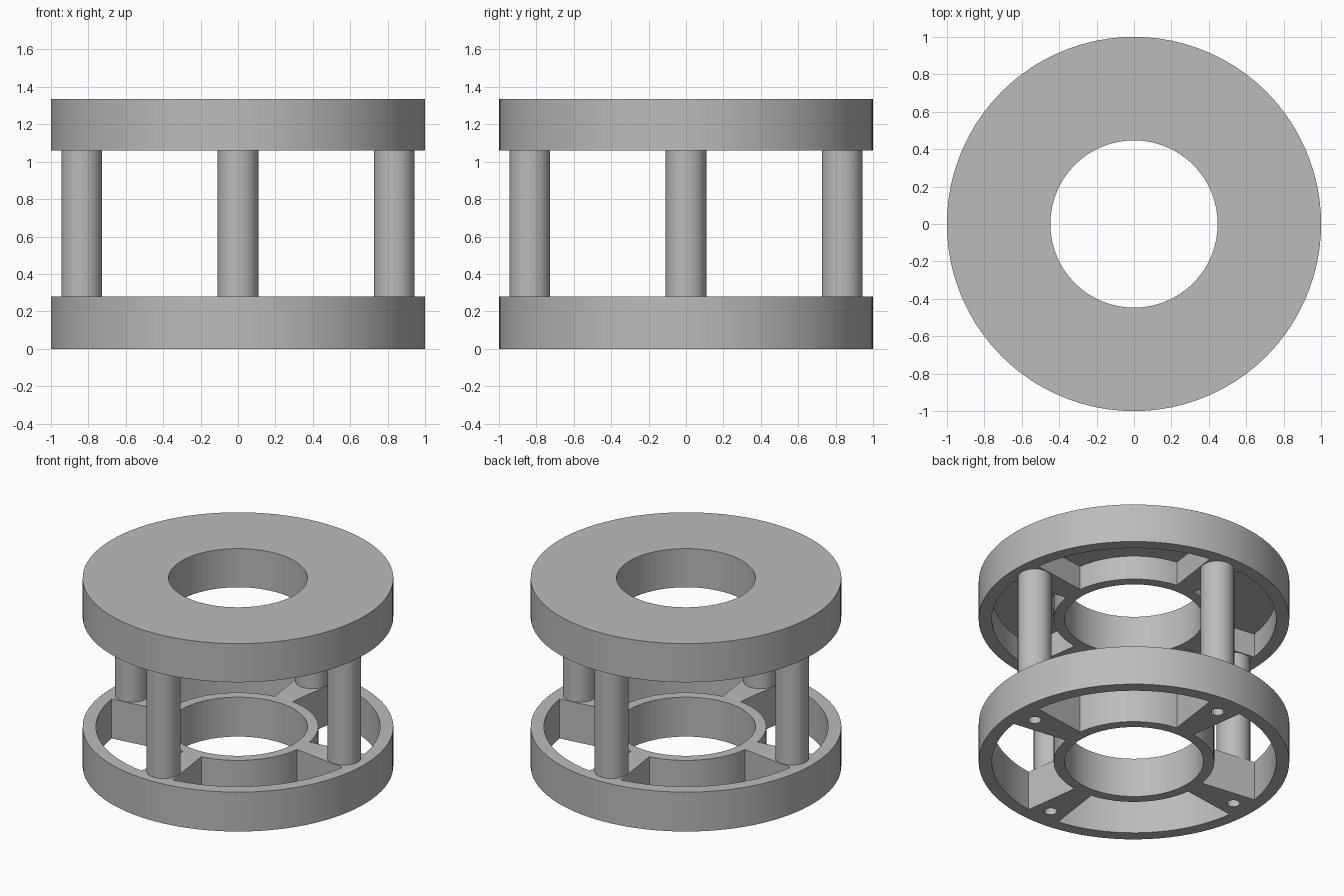
import bpy
import bmesh
from math import cos, sin, radians

default = bpy.data.objects.get("Cube")
if default:
    bpy.data.objects.remove(default, do_unlink=True)

RADII = [0.447, 0.517, 0.915, 1.0]   # bore, hub wall, rim inside, rim outside
SPOKE = 7.8                          # half angle of a spoke in degrees
SPOKE_STEPS, GAP_STEPS = 4, 18
POST_R, POST_AT = 0.109, 0.835
LOW, HIGH, TOP = 0.28, 1.06, 1.335
POCKET_TOP = 1.23

grey = bpy.data.materials.new("light grey")
grey.use_nodes = True
colour = (0.5, 0.5, 0.5, 1)
grey.diffuse_color = colour
grey.node_tree.nodes["Principled BSDF"].inputs["Base Color"].default_value = colour


def finish(obj):
    obj.data.materials.clear()
    obj.data.materials.append(grey)
    bpy.ops.object.select_all(action='DESELECT')
    obj.select_set(True)
    bpy.context.view_layer.objects.active = obj
    bpy.ops.object.shade_smooth_by_angle(angle=radians(30))


def cylinder(name, radius, z0, z1, angle, sides):
    bpy.ops.mesh.primitive_cylinder_add(
        vertices=sides, radius=radius, depth=z1 - z0,
        location=(POST_AT * cos(angle), POST_AT * sin(angle), (z0 + z1) / 2))
    obj = bpy.context.object
    obj.name = name
    return obj


# Angular divisions: each quarter has a spoke followed by a gap
angles, in_spoke = [], []
for quarter in range(4):
    start = 90 * quarter - SPOKE
    for i in range(SPOKE_STEPS):
        angles.append(radians(start + 2 * SPOKE * i / SPOKE_STEPS))
        in_spoke.append(True)
    for i in range(GAP_STEPS):
        angles.append(radians(start + 2 * SPOKE + (90 - 2 * SPOKE) * i / GAP_STEPS))
        in_spoke.append(False)
COUNT = len(angles)


def spoked_ring(name, levels, plate_layer=None):
    """Hub, rim and spokes as one closed skin; plate_layer has no gaps."""
    bm = bmesh.new()
    verts = {}

    def vert(r, a, z):
        key = (r, a % COUNT, z)
        if key not in verts:
            t = angles[key[1]]
            verts[key] = bm.verts.new((RADII[r] * cos(t), RADII[r] * sin(t), levels[z]))
        return verts[key]

    def solid(r, a, z):
        if not (0 <= r < 3 and 0 <= z < len(levels) - 1):
            return False
        return r != 1 or in_spoke[a % COUNT] or z == plate_layer

    for z in range(len(levels) - 1):
        for r in range(3):
            for a in range(COUNT):
                if not solid(r, a, z):
                    continue
                for d in (0, 1):
                    step = 2 * d - 1
                    if not solid(r + step, a, z):
                        bm.faces.new([vert(r + d, a, z), vert(r + d, a + 1, z),
                                      vert(r + d, a + 1, z + 1), vert(r + d, a, z + 1)])
                    if not solid(r, a + step, z):
                        bm.faces.new([vert(r, a + d, z), vert(r + 1, a + d, z),
                                      vert(r + 1, a + d, z + 1), vert(r, a + d, z + 1)])
                    if not solid(r, a, z + step):
                        bm.faces.new([vert(r, a, z + d), vert(r + 1, a, z + d),
                                      vert(r + 1, a + 1, z + d), vert(r, a + 1, z + d)])
    bmesh.ops.recalc_face_normals(bm, faces=bm.faces)
    mesh = bpy.data.meshes.new(name)
    bm.to_mesh(mesh)
    bm.free()
    obj = bpy.data.objects.new(name, mesh)
    bpy.context.collection.objects.link(obj)
    return obj


# Open base ring and the top ring, closed above and pocketed underneath
base = spoked_ring("base_ring", [0, LOW])
top = spoked_ring("top_ring", [HIGH, POCKET_TOP, TOP], plate_layer=1)

# Screw holes through the base spokes
for i in range(4):
    cutter = cylinder("hole_cutter", 0.042, -0.1, LOW + 0.1, radians(90 * i), 24)
    cutter.hide_render = True
    cut = base.modifiers.new("screw_hole", 'BOOLEAN')
    cut.operation = 'DIFFERENCE'
    cut.solver = 'EXACT'
    cut.object = cutter
    bpy.context.view_layer.objects.active = base
    bpy.ops.object.modifier_apply(modifier=cut.name)
    bpy.data.objects.remove(cutter, do_unlink=True)

finish(base)
finish(top)

# Four posts between the rings
for i, side in enumerate(("left", "back", "right", "front")):
    finish(cylinder(side + "_post", POST_R, LOW, HIGH, radians(90 * i), 40))
